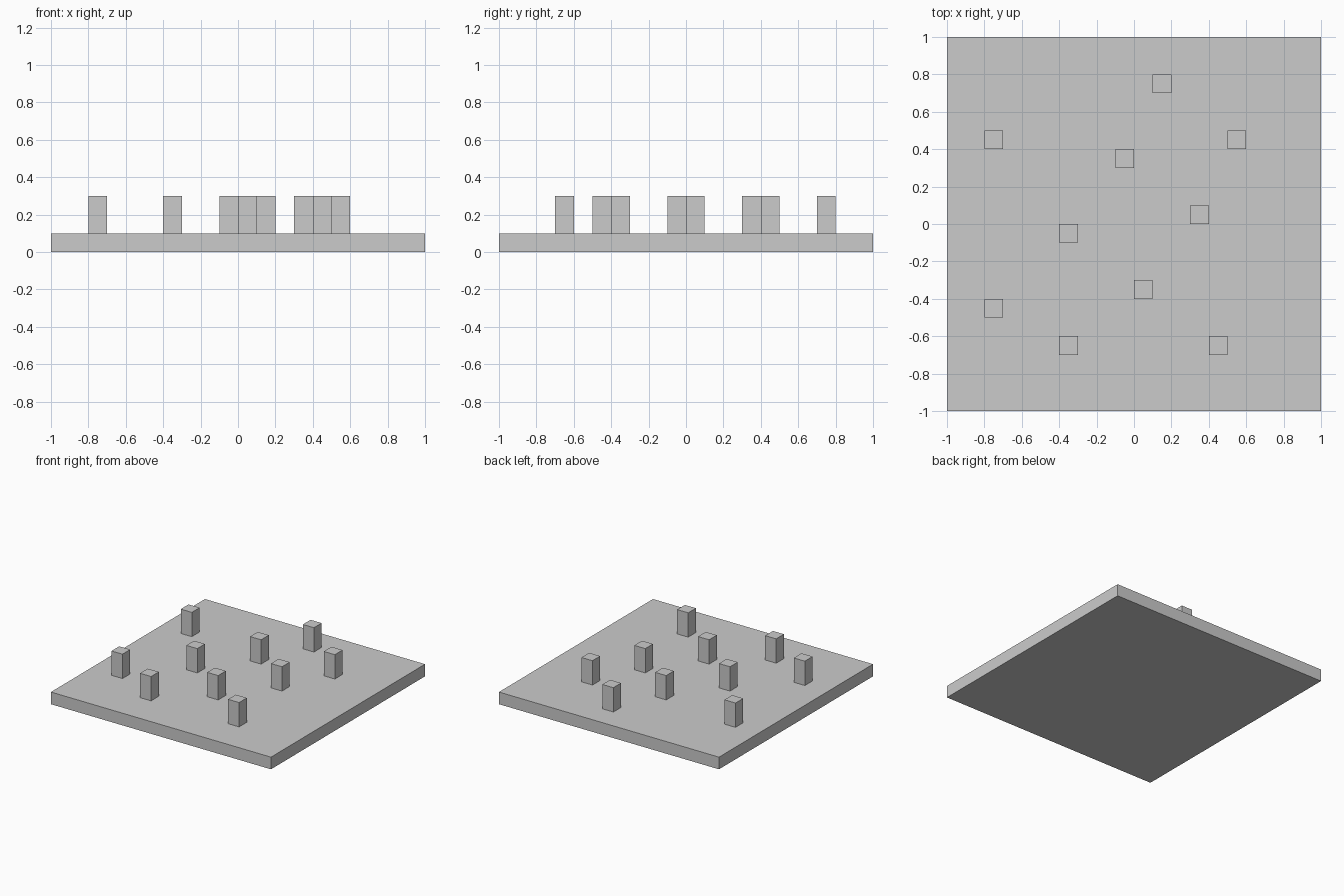
import bpy

if "Cube" in bpy.data.objects:
    bpy.data.objects.remove(bpy.data.objects["Cube"])


def box(name, center, size):
    bpy.ops.mesh.primitive_cube_add(size=1, location=center)
    obj = bpy.context.object
    obj.name = name
    obj.scale = size
    bpy.ops.object.transform_apply(location=False, rotation=False, scale=True)
    return obj


BASE_HEIGHT = 0.1
PEG_WIDTH = 0.1
PEG_HEIGHT = 0.2

# Square base plate
box("base_plate", (0, 0, BASE_HEIGHT / 2), (2, 2, BASE_HEIGHT))

# Scattered square pegs standing on the plate
peg_centers = [
    (0.15, 0.75), (-0.75, 0.45), (0.55, 0.45), (-0.05, 0.35), (0.35, 0.05),
    (-0.35, -0.05), (0.05, -0.35), (-0.75, -0.45), (-0.35, -0.65), (0.45, -0.65),
]
for i, (x, y) in enumerate(peg_centers, 1):
    box(f"peg_{i}", (x, y, BASE_HEIGHT + PEG_HEIGHT / 2),
        (PEG_WIDTH, PEG_WIDTH, PEG_HEIGHT))
